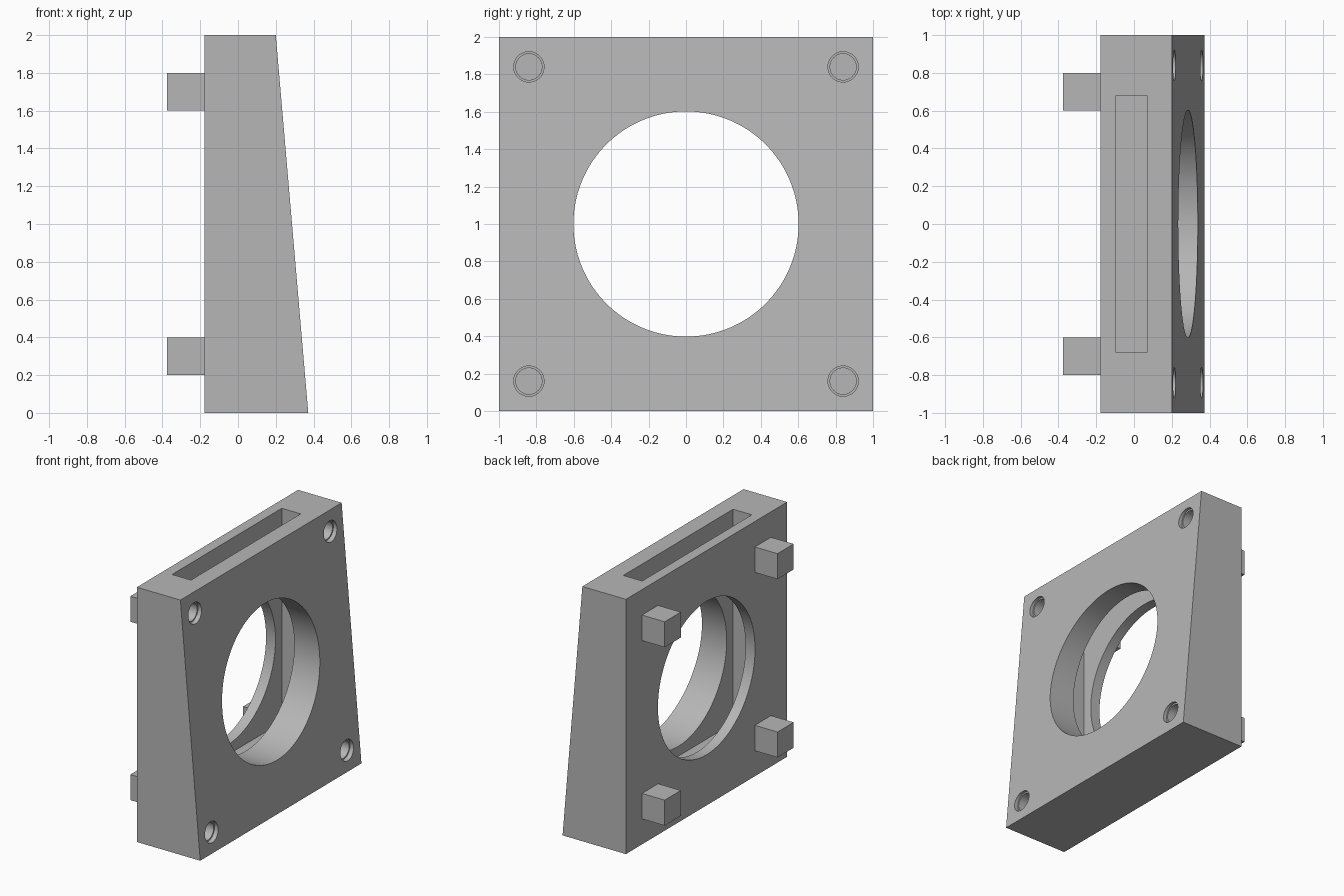
import bpy, math
from mathutils import Matrix

if "Cube" in bpy.data.objects:
    bpy.data.objects.remove(bpy.data.objects["Cube"])

grey = bpy.data.materials.new("plain grey")
grey.diffuse_color = (0.47, 0.47, 0.47, 1)
grey.use_nodes = True
grey.node_tree.nodes["Principled BSDF"].inputs["Base Color"].default_value = grey.diffuse_color


def box(name, x, y, z):
    """Box from (min, max) ranges."""
    bpy.ops.mesh.primitive_cube_add(size=1)
    ob = bpy.context.object
    ob.name = name
    spans = (x, y, z)
    for v in ob.data.vertices:
        v.co = [lo + (c + 0.5) * (hi - lo) for c, (lo, hi) in zip(v.co, spans)]
    ob.data.materials.append(grey)
    return ob


def bore(name, radius, x, y, z, sides):
    """Cylinder lying along x."""
    bpy.ops.mesh.primitive_cylinder_add(vertices=sides, radius=radius, depth=x[1] - x[0])
    ob = bpy.context.object
    ob.name = name
    ob.data.transform(Matrix.Translation(((x[0] + x[1]) / 2, y, z))
                      @ Matrix.Rotation(math.pi / 2, 4, 'Y'))
    ob.data.materials.append(grey)
    return ob


def cut(target, cutter):
    mod = target.modifiers.new(cutter.name, 'BOOLEAN')
    mod.operation = 'DIFFERENCE'
    mod.solver = 'EXACT'
    mod.object = cutter
    bpy.context.view_layer.objects.active = target
    bpy.ops.object.modifier_apply(modifier=mod.name)
    bpy.data.objects.remove(cutter)


# Wedge-shaped block, thinner at the top
TOP_X, BOTTOM_X = 0.2, 0.372
body = box("wedge_block", (-0.178, BOTTOM_X), (-1, 1), (0, 2))
for v in body.data.vertices:
    if v.co.x > 0 and v.co.z > 1:
        v.co.x = TOP_X

# Slot open at the top, and the large round opening
cut(body, box("slot_cutter", (-0.096, 0.068), (-0.68, 0.68), (0.32, 2.2)))
cut(body, bore("opening_cutter", 0.602, (-0.6, 0.8), 0, 1, 128))

# Blind corner holes with a shallow wider mouth
for y in (-0.84, 0.84):
    for z in (0.16, 1.84):
        face_x = BOTTOM_X + (TOP_X - BOTTOM_X) * z / 2
        cut(body, bore("mouth_cutter", 0.081, (face_x - 0.03, 0.6), y, z, 48))
        cut(body, bore("hole_cutter", 0.07, (face_x - 0.14, 0.6), y, z, 48))

# Square pegs on the flat side
for y in (-0.7, 0.7):
    for z in (0.3, 1.7):
        box("peg", (-0.375, -0.178), (y - 0.1, y + 0.1), (z - 0.1, z + 0.1))

# Smooth round walls, crisp edges
bpy.ops.object.select_all(action='DESELECT')
body.select_set(True)
bpy.context.view_layer.objects.active = body
bpy.ops.object.shade_smooth_by_angle(angle=math.radians(30))
